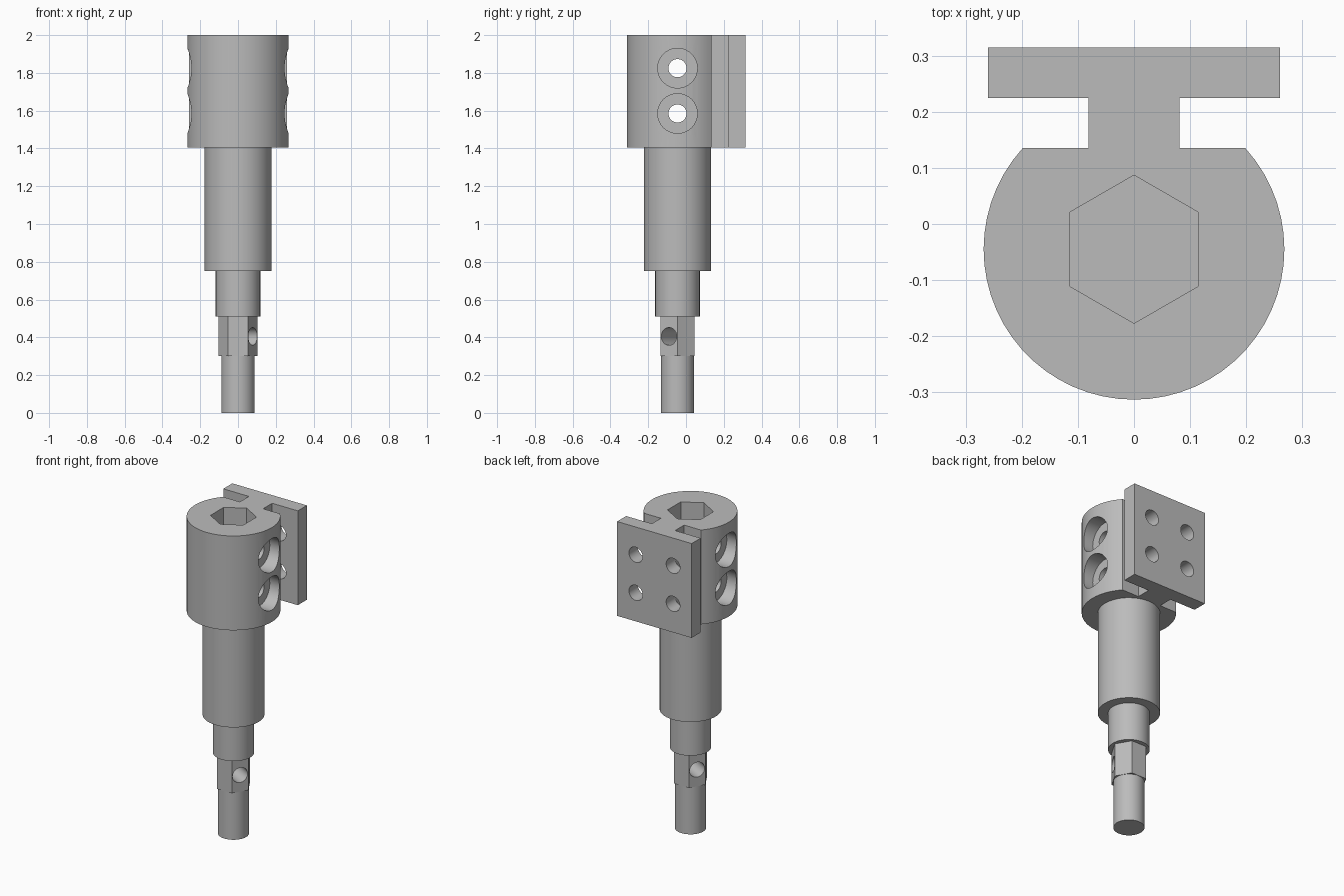
import bpy, bmesh
from math import sin, cos, pi, asin, radians
from mathutils import Matrix, Vector

cube = bpy.data.objects.get("Cube")
if cube:
    bpy.data.objects.remove(cube)

AXIS_Y = -0.045          # common axis of the turned parts
HEAD_BOTTOM, TOP = 1.405, 2.0
HOLE_ROWS = (1.585, 1.825)

steel = bpy.data.materials.new("plain grey")
steel.use_nodes = True
GREY = (0.5, 0.5, 0.5, 1)
steel.diffuse_color = GREY
steel.node_tree.nodes["Principled BSDF"].inputs["Base Color"].default_value = GREY


def prism(name, outline, z0, z1):
    """Extrude an outline of (x, y) points from z0 to z1."""
    bm = bmesh.new()
    base = bm.faces.new([bm.verts.new((x, y, z0)) for x, y in outline])
    top = bmesh.ops.extrude_face_region(bm, geom=[base])["geom"]
    bmesh.ops.translate(bm, vec=(0, 0, z1 - z0),
                        verts=[v for v in top if isinstance(v, bmesh.types.BMVert)])
    bmesh.ops.recalc_face_normals(bm, faces=bm.faces)
    mesh = bpy.data.meshes.new(name)
    bm.to_mesh(mesh)
    bm.free()
    obj = bpy.data.objects.new(name, mesh)
    bpy.context.collection.objects.link(obj)
    mesh.materials.append(steel)
    return obj


def ring(radius, sides, turn=0.0, y=AXIS_Y):
    return [(radius * cos(turn + 2 * pi * i / sides),
             y + radius * sin(turn + 2 * pi * i / sides)) for i in range(sides)]


def drill(target, radius, start, direction, length, sides=32):
    """Cut a round hole from a start point along a direction."""
    cutter = prism("drill_cutter", ring(radius, sides, y=0), 0, length)
    turn = Vector(direction).to_track_quat('Z', 'Y').to_matrix().to_4x4()
    cutter.data.transform(Matrix.Translation(start) @ turn)
    cut(target, cutter)


def cut(target, cutter):
    mod = target.modifiers.new("cut", 'BOOLEAN')
    mod.operation, mod.solver, mod.object = 'DIFFERENCE', 'EXACT', cutter
    bpy.context.view_layer.objects.active = target
    bpy.ops.object.modifier_apply(modifier=mod.name)
    bpy.data.objects.remove(cutter)


# Head: round body with a flat back, a neck and a mounting plate in one profile
R, FLAT_Y, NECK_Y, PLATE_Y = 0.268, 0.135, 0.225, 0.315
NECK_X, PLATE_X = 0.081, 0.26
a0 = asin((FLAT_Y - AXIS_Y) / R)
STEPS = 44
sweep = pi + 2 * a0
arc = [(R * cos(pi - a0 + sweep * i / STEPS), AXIS_Y + R * sin(pi - a0 + sweep * i / STEPS))
       for i in range(STEPS + 1)]
half = [(NECK_X, FLAT_Y), (NECK_X, NECK_Y), (PLATE_X, NECK_Y), (PLATE_X, PLATE_Y)]
head = prism("clamp_head", arc + half + [(-x, y) for x, y in reversed(half)], HEAD_BOTTOM, TOP)

# Hexagonal socket in the top
cut(head, prism("socket_cutter", ring(0.132, 6, pi / 2), TOP - 0.5, TOP + 0.1))

# Cross holes with counterbores, and the plate holes
for z in HOLE_ROWS:
    drill(head, 0.048, (-0.4, AXIS_Y, z), (1, 0, 0), 0.8)
    for side in (-1, 1):
        drill(head, 0.105, (side * 0.18, AXIS_Y, z), (side, 0, 0), 0.2, 40)
        drill(head, 0.048, (side * 0.13, 0.2, z), (0, 1, 0), 0.2)

# Stepped shaft below the head
upper = prism("upper_shaft", ring(0.177, 48), 0.75, HEAD_BOTTOM)
middle = prism("middle_shaft", ring(0.118, 48), 0.51, 0.75)
hexagon = prism("hex_section", ring(0.104, 6), 0.30, 0.51)
tip = prism("tip_shaft", ring(0.0885, 48), 0, 0.30)

# Pin hole square through one pair of hexagon faces
pin = Vector((cos(radians(-30)), sin(radians(-30)), 0))
drill(hexagon, 0.047, Vector((0, AXIS_Y, 0.405)) - pin * 0.2, pin, 0.4)

# Smooth round walls, keep edges crisp
bpy.ops.object.select_all(action='DESELECT')
for obj in (head, upper, middle, hexagon, tip):
    obj.select_set(True)
bpy.context.view_layer.objects.active = head
bpy.ops.object.shade_smooth_by_angle(angle=radians(25))
